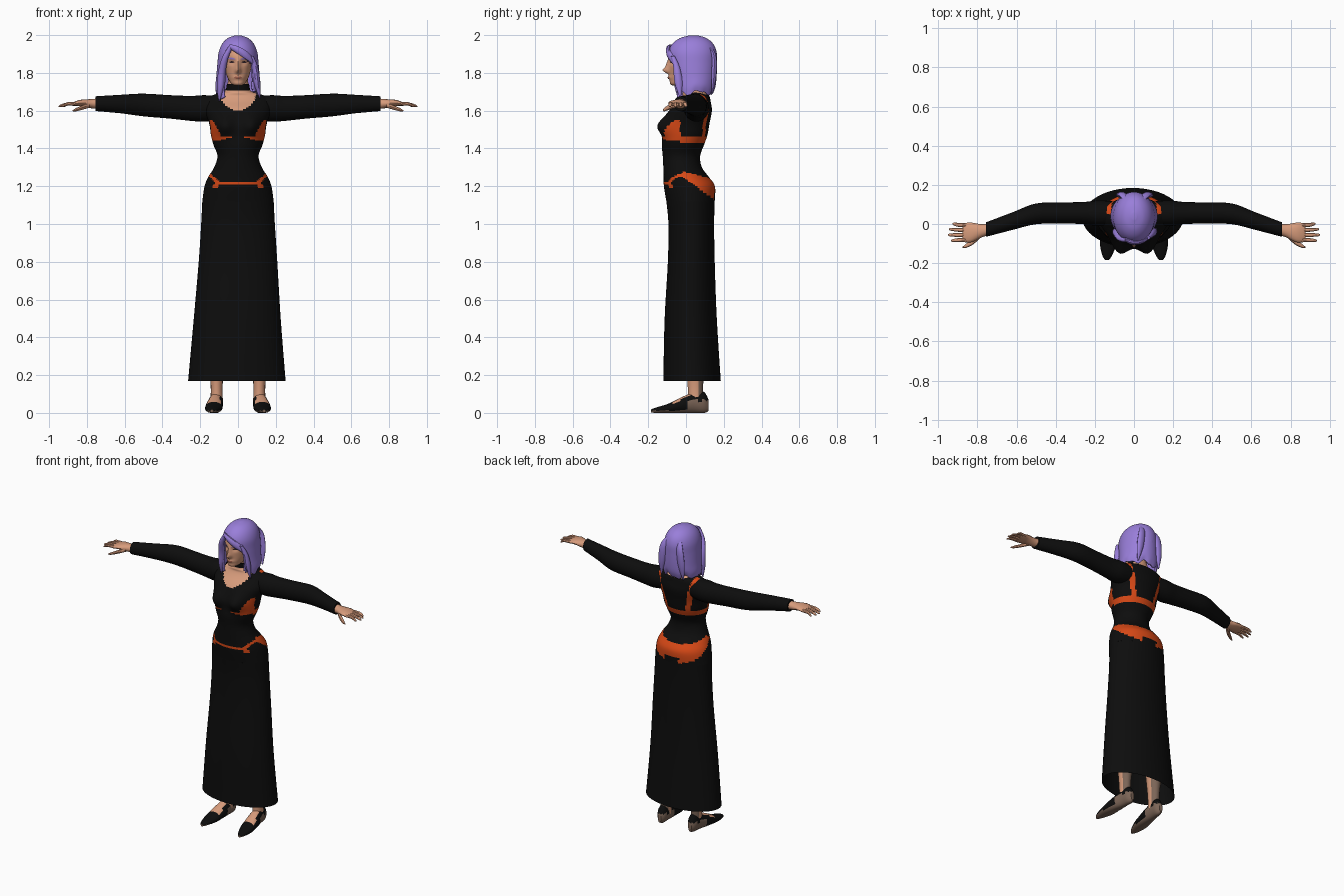
import bpy, bmesh, math
from mathutils import Vector
from mathutils.bvhtree import BVHTree

def colour(name, r, g, b):
    m = bpy.data.materials.new(name)
    m.diffuse_color = (r, g, b, 1)
    return m

BLACK = colour("black cloth", .004, .004, .004)
ORANGE = colour("orange fabric", .68, .065, .008)
SKIN = colour("skin", .68, .33, .2)
HAIR = colour("violet hair", .32, .21, .7)
TAUPE = colour("taupe sole", .2, .13, .095)
LIP = colour("lip brown", .33, .11, .07)
DARK = colour("eye dark", .03, .015, .02)

def spline(rows, sub):
    """Catmull-Rom through rows of numbers."""
    out = []
    for i in range(len(rows) - 1):
        p = [rows[max(0, min(len(rows) - 1, i + k))] for k in (-1, 0, 1, 2)]
        for s in range(sub):
            t = s / sub
            out.append([.5 * (2*b + (c - a)*t + (2*a - 5*b + 4*c - d)*t*t + (3*b - a - 3*c + d)*t**3)
                        for a, b, c, d in zip(*p)])
    return out + [list(rows[-1])]

def loft(name, rows, axis, mats, segs=16, sub=3, caps=(True, True), mirror=1, warp=None, rule=None, drop=None):
    """Elliptical rings (x, y, z, radius 1, radius 2) stacked along an axis."""
    u, v = {"x": (1, 2), "y": (0, 2), "z": (0, 1)}[axis]
    bm = bmesh.new()
    rings = []
    for r in spline(rows, sub):
        ring = []
        for k in range(segs):
            a = math.tau * k / segs
            co = Vector(r[:3])
            co[u] += max(r[3], .001) * math.cos(a)
            co[v] += max(r[4], .001) * math.sin(a)
            if warp:
                co = warp(co)
            co.x *= mirror
            ring.append(bm.verts.new(co))
        rings.append(ring)
    for a, b in zip(rings, rings[1:]):
        for k in range(segs):
            j = (k + 1) % segs
            bm.faces.new((a[k], a[j], b[j], b[k]))
    for use, ring in zip(caps, (rings[0], rings[-1])):
        if use:
            bm.faces.new(ring)
    bmesh.ops.recalc_face_normals(bm, faces=bm.faces)
    bm.normal_update()
    for f in bm.faces:
        if rule:
            f.material_index = rule(f.calc_center_median(), f.normal)
    if drop:
        gone = [f for f in bm.faces if drop(f.calc_center_median())]
        bmesh.ops.delete(bm, geom=gone, context="FACES")
    return finish(name, bm, mats)

def finish(name, bm, mats):
    me = bpy.data.meshes.new(name)
    bm.to_mesh(me)
    bm.free()
    for m in mats:
        me.materials.append(m)
    ob = bpy.data.objects.new(name, me)
    bpy.context.collection.objects.link(ob)
    bpy.ops.object.select_all(action="DESELECT")
    ob.select_set(True)
    bpy.context.view_layer.objects.active = ob
    bpy.ops.object.shade_smooth_by_angle(angle=math.radians(40))
    return ob

def bump(co, x, z, w, h):
    return math.exp(-((co.x - x) / w)**2 - ((co.z - z) / h)**2)

# Long skirt, open at the hem
loft("skirt", [(-.006, .032, .17, .258, .152), (-.004, .025, .5, .23, .138), (0, .028, .8, .208, .124),
               (0, .028, 1.0, .195, .121), (0, .024, 1.12, .189, .128)], "z", [BLACK], 48, 5, (False, False))

# Torso with bust, neckline and underwear areas
def bust(co):
    if co.y < 0:
        co.y -= .05 * (bump(co, .075, 1.52, .05, .055) + bump(co, -.075, 1.52, .05, .055))
    return co

def torso_colour(c, n):
    x, y, z = abs(c.x), c.y, c.z
    if z > 1.705 or (x / .098)**2 + ((z - 1.7) / (.1 if y < .04 else .02))**2 < 1:
        return 2
    if y > .05 and 1.45 < z < 1.69 and abs(x - (.075 + .25 * (z - 1.46))) < .014:
        return 1                                            # back straps
    if y > -.03 and 1.425 < z < 1.465:
        return 1                                            # band
    if y <= -.03 and 1.44 < z < 1.465 + .15 * max(0, x - .1) and z > 1.468 - .25 * x:
        return 1                                            # lower cup edge
    if y <= -.03 and x > .095 and 1.44 < z < 1.46 + 1.8 * (x - .085):
        return 1 if z < 1.55 else 0                         # outer cup
    if y < -.02:                                            # front waistband
        low = 1.205 + .9 * max(0, x - .1)
        patch = .105 < x < .145 and 1.245 - (x - .105) * 1.6 > z > 1.19
        return 1 if low < z < low + .02 or patch else 0
    low = 1.25 - .72 * (y + .02) + (.035 if y > .12 and -.05 < c.x < .06 else 0)
    return 1 if low < z < 1.275 - .25 * max(0, y) else 0    # hips

loft("torso", [(0, .024, 1.12, .189, .128), (0, .018, 1.2, .177, .135), (0, .001, 1.25, .157, .119),
               (0, -.018, 1.3, .126, .102), (0, -.024, 1.36, .109, .099), (0, -.016, 1.42, .13, .112),
               (0, -.004, 1.47, .143, .117), (0, .005, 1.53, .152, .119), (0, .024, 1.6, .175, .113),
               (0, .045, 1.65, .175, .085), (0, .052, 1.677, .145, .072), (0, .045, 1.693, .1, .063),
               (0, .04, 1.71, .064, .055), (0, .03, 1.78, .05, .05)],
     "z", [BLACK, ORANGE, SKIN], 80, 7, (False, True), warp=bust, rule=torso_colour)

# Choker
loft("choker", [(0, .036, 1.708, .064, .056), (0, .032, 1.74, .059, .056)], "z", [BLACK], 32, 1)

# Head with brow hollows and nose
def face_shape(co):
    if co.y < 0:
        co.y -= .03 * bump(co, 0, 1.812, .013, .016) + .016 * bump(co, 0, 1.84, .011, .028)
        co.y -= .008 * bump(co, 0, 1.775, .025, .01)
        co.y += .01 * (bump(co, .033, 1.857, .018, .012) + bump(co, -.033, 1.857, .018, .012))
    return co

head = loft("head", [(0, -.055, 1.732, .014, .015), (0, -.042, 1.742, .034, .042), (0, -.015, 1.765, .05, .071),
                     (0, .0, 1.8, .064, .087), (0, .01, 1.85, .072, .1), (0, .02, 1.9, .074, .107),
                     (0, .03, 1.95, .056, .075), (0, .035, 1.97, .02, .03)],
            "z", [SKIN], 64, 6, warp=face_shape)
surface = BVHTree.FromPolygons([v.co for v in head.data.vertices], [p.vertices for p in head.data.polygons])

# Painted facial details laid on the face
def plate(name, x, z, rx, rz, slope, mat):
    bm = bmesh.new()
    def spot(px, pz):
        hit = surface.ray_cast(Vector((px, -1, pz)), Vector((0, 1, 0)))[0]
        return bm.verts.new(hit + Vector((0, -.003, 0)))
    n = 14
    rings = []
    for q in (.5, 1):
        rings.append([spot(x + q * rx * math.cos(math.tau * k / n),
                           z + q * (rz * math.sin(math.tau * k / n) + slope * rx * math.cos(math.tau * k / n)))
                      for k in range(n)])
    mid = spot(x, z)
    for k in range(n):
        j = (k + 1) % n
        bm.faces.new((mid, rings[0][k], rings[0][j]))
        bm.faces.new((rings[0][k], rings[1][k], rings[1][j], rings[0][j]))
    finish(name, bm, [mat])

for s, side in ((1, "left"), (-1, "right")):
    plate(side + "_brow", s * .035, 1.876, .022, .005, s * .15, HAIR)
    plate(side + "_eye", s * .033, 1.857, .014, .005, 0, DARK)
plate("lips", 0, 1.775, .021, .007, 0, LIP)

# Bobbed hair with an off-centre parting and an open face
def hair_shape(co):
    low = max(0, (1.78 - co.z) / .08)
    a = math.atan2(co.y - .04, co.x)
    co.z += low * (.01 * math.sin(6 * a) + .006 * math.sin(11 * a + 1))
    if co.y < .02 and co.x < 0:
        co.z -= .018 * low
    return co

def face_window(c):
    top = 1.935 - (.75 * (c.x + .035) if c.x > -.035 else -1.9 * (c.x + .035))
    return c.y < .02 and -.076 < c.x < .08 and c.z < top

hair = loft("hair", [(0, .035, 1.695, .116, .108), (0, .04, 1.73, .12, .116), (0, .04, 1.78, .115, .122),
                     (0, .036, 1.85, .109, .128), (0, .034, 1.91, .102, .128), (0, .036, 1.955, .083, .107),
                     (0, .038, 1.985, .052, .068), (0, .04, 1.999, .012, .018)],
            "z", [HAIR], 72, 6, (False, True), warp=hair_shape, drop=face_window)
mod = hair.modifiers.new("thickness", "SOLIDIFY")
mod.thickness = .012
mod.offset = -1

# Loose locks framing the face and lying over the crown
loft("right_lock", [(-.035, -.083, 1.945, .012, .01), (-.068, -.075, 1.88, .017, .014), (-.086, -.05, 1.8, .02, .02),
                    (-.093, -.04, 1.72, .018, .02), (-.1, -.035, 1.65, .003, .003)], "z", [HAIR], 10, 4)
loft("left_lock", [(.07, -.07, 1.89, .012, .01), (.09, -.05, 1.83, .016, .018), (.1, -.04, 1.75, .018, .022),
                   (.115, -.03, 1.668, .003, .003)], "z", [HAIR], 10, 4)
loft("fringe", [(-.045, -.08, 1.94, .01, .012), (-.01, -.092, 1.925, .014, .02), (.035, -.09, 1.9, .012, .024),
                (.07, -.072, 1.872, .01, .02), (.092, -.055, 1.835, .003, .003)], "x", [HAIR], 10, 4)
for i, x in enumerate((-.055, .0, .06)):
    loft(f"back_lock_{i+1}", [(x * .4, .1, 1.972, .006, .006), (x, .146, 1.9, .022, .012),
                              (x * 1.25, .148, 1.79, .024, .014), (x * 1.4, .138, 1.69, .004, .004)],
         "z", [HAIR], 10, 4)

# Foot colouring: open instep, dark upper, taupe heel and sole
def shoe_colour(c, n):
    if c.z < .012 or (c.y > .0 and c.z < .065):
        return 1
    return 2 if -.07 < c.y < .06 and n.z > .7 else 0

for s, side in ((1, "left"), (-1, "right")):
    # Sleeve
    loft(side + "_sleeve", [(.1, .055, 1.615, .06, .062), (.18, .055, 1.612, .066, .07), (.25, .056, 1.612, .057, .066),
                            (.36, .056, 1.62, .054, .062), (.5, .052, 1.63, .053, .06), (.62, .015, 1.635, .045, .049),
                            (.755, -.028, 1.637, .037, .039)], "x", [BLACK], 24, 4, mirror=s)
    # Hand, fingers and thumb
    loft(side + "_hand", [(.74, -.028, 1.637, .029, .028), (.78, -.035, 1.637, .034, .024), (.83, -.043, 1.641, .05, .017),
                          (.865, -.044, 1.636, .049, .012), (.875, -.044, 1.634, .044, .008)], "x", [SKIN], 16, 3, mirror=s)
    for i, (y, ty, tip) in enumerate(((-.008, .0, .928), (-.032, -.027, .945), (-.056, -.056, .95), (-.08, -.085, .935))):
        loft(f"{side}_finger_{i+1}", [(.85, y, 1.637, .011, .01), (.9, (y + ty) / 2, 1.636, .01, .009),
                                      (tip - .008, ty, 1.625, .007, .006), (tip, ty, 1.622, .002, .002)],
             "x", [SKIN], 8, 2, mirror=s)
    loft(side + "_thumb", [(.785, -.055, 1.63, .016, .014), (.82, -.088, 1.618, .015, .012),
                           (.855, -.11, 1.606, .011, .009), (.875, -.119, 1.6, .003, .003)], "x", [SKIN], 8, 3, mirror=s)
    # Leg and shoe
    loft(side + "_leg", [(.113, .05, .05, .034, .04), (.113, .05, .12, .031, .04), (.113, .05, .2, .036, .045),
                         (.11, .055, .38, .055, .062), (.1, .035, .6, .058, .062), (.095, .03, 1.0, .08, .085)],
         "z", [SKIN, TAUPE], 16, 3, mirror=s, rule=lambda c, n: 1 if n.y > .3 else 0)
    def flat_sole(co):
        co.z = max(co.z, 0)
        return co
    loft(side + "_shoe", [(.138, -.185, .01, .008, .008), (.137, -.16, .014, .025, .014), (.13, -.09, .024, .045, .026),
                          (.122, -.01, .043, .042, .046), (.115, .05, .055, .035, .056), (.112, .095, .055, .03, .056),
                          (.112, .12, .04, .012, .03)], "y", [BLACK, TAUPE, SKIN], 20, 4, mirror=s,
         warp=flat_sole, rule=shoe_colour)
